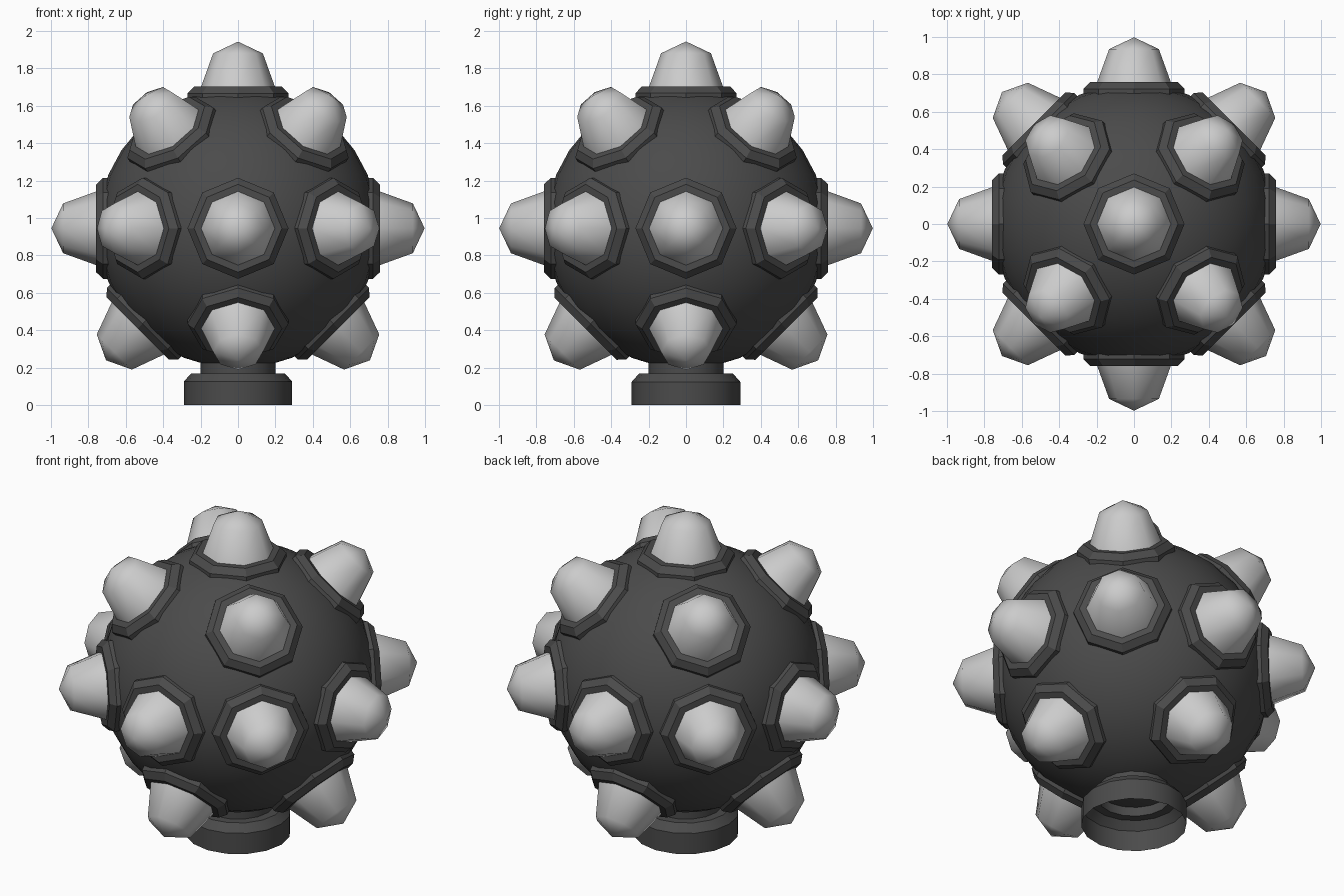
import bpy, bmesh, math
from mathutils import Matrix

if "Cube" in bpy.data.objects:
    bpy.data.objects.remove(bpy.data.objects["Cube"])

CENTRE = 0.945


def material(name, v):
    m = bpy.data.materials.new(name)
    m.diffuse_color = (v, v, v, 1)
    m.use_nodes = True
    m.node_tree.nodes["Principled BSDF"].inputs["Base Color"].default_value = m.diffuse_color
    return m


dark = material("dark_grey", 0.07)
light = material("light_grey", 0.55)


def finish(bm, name, mat, angle):
    me = bpy.data.meshes.new(name)
    bm.to_mesh(me)
    bm.free()
    ob = bpy.data.objects.new(name, me)
    bpy.context.collection.objects.link(ob)
    me.materials.append(mat)
    bpy.ops.object.select_all(action='DESELECT')
    ob.select_set(True)
    bpy.context.view_layer.objects.active = ob
    bpy.ops.object.shade_smooth_by_angle(angle=math.radians(angle))
    return ob


def lathe(bm, profile, sides, matrix):
    """Revolve (radius, height) points around z; radius 0 makes a tip."""
    rings = []
    for r, h in profile:
        n = sides if r > 0 else 1
        rings.append([bm.verts.new(matrix @ Matrix.Rotation(math.tau * i / sides, 4, 'Z')
                                   @ Matrix.Translation((r, 0, h)).to_translation())
                      for i in range(n)])
    for a, b in zip(rings, rings[1:]):
        for i in range(sides):
            j = (i + 1) % sides
            if len(b) == 1:
                bm.faces.new((a[i], a[j], b[0]))
            else:
                bm.faces.new((a[i], a[j], b[j], b[i]))


# round body
bm = bmesh.new()
bmesh.ops.create_uvsphere(bm, u_segments=32, v_segments=16, radius=0.75,
                          matrix=Matrix.Translation((0, 0, CENTRE)))
finish(bm, "body", dark, 40)

# studs: (azimuth, elevation) - top, upper ring, equator, lower ring
spots = [(0, 90)]
spots += [(45 + 90 * i, 45) for i in range(4)]
spots += [(45 * i, 0) for i in range(8)]
spots += [(90 * i, -45) for i in range(4)]

mounts, spikes = bmesh.new(), bmesh.new()
for az, el in spots:
    m = (Matrix.Translation((0, 0, CENTRE))
         @ Matrix.Rotation(math.radians(az), 4, 'Z')
         @ Matrix.Rotation(math.radians(90 - el), 4, 'Y'))
    lathe(mounts, [(0.27, 0.68), (0.27, 0.722), (0.235, 0.758), (0.195, 0.758)], 8, m)
    lathe(spikes, [(0.2, 0.75), (0.133, 0.935), (0, 0.998)], 8, m)
finish(mounts, "stud_mounts", dark, 30)
finish(spikes, "studs", light, 60)

# hollow collar and neck underneath, open at the bottom
bm = bmesh.new()
lathe(bm, [(0.29, 0), (0.29, 0.125), (0.25, 0.17), (0.2, 0.17), (0.2, 0.25)],
      16, Matrix.Identity(4))
finish(bm, "base_collar", dark, 30)
